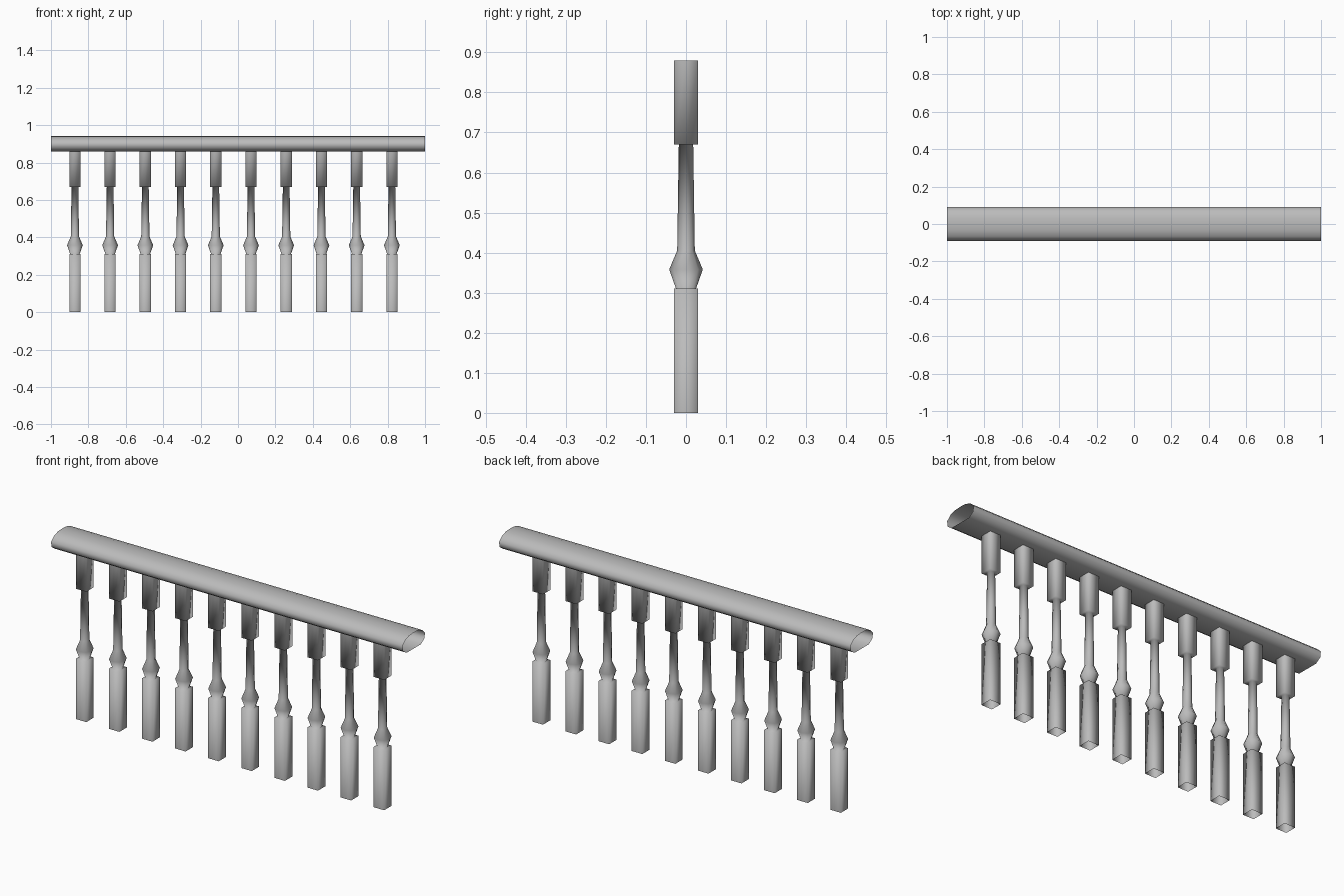
import bpy
import math

if "Cube" in bpy.data.objects:
    bpy.data.objects.remove(bpy.data.objects["Cube"])

SIDES = 8

# dark grey paint
grey = bpy.data.materials.new("dark_grey")
grey.diffuse_color = (0.5, 0.5, 0.5, 1)
grey.use_nodes = True
grey.node_tree.nodes["Principled BSDF"].inputs["Base Color"].default_value = grey.diffuse_color


def make_object(name, verts, faces):
    mesh = bpy.data.meshes.new(name)
    mesh.from_pydata(verts, [], faces)
    mesh.update()
    mesh.materials.append(grey)
    mesh.shade_smooth()
    obj = bpy.data.objects.new(name, mesh)
    bpy.context.collection.objects.link(obj)
    return obj


def bridge_rings(rings):
    # join consecutive closed rings, leaving both ends open
    n = len(rings[0])
    verts = [p for ring in rings for p in ring]
    faces = [(r * n + i, r * n + (i + 1) % n,
              (r + 1) * n + (i + 1) % n, (r + 1) * n + i)
             for r in range(len(rings) - 1) for i in range(n)]
    return verts, faces


def section(size, z, square):
    # round or square cross-section with the same number of points
    ring = []
    for i in range(SIDES):
        a = 2 * math.pi * i / SIDES
        c, s = math.cos(a), math.sin(a)
        k = size / max(abs(c), abs(s)) if square else size
        ring.append((k * c, k * s, z))
    return ring


# Handrail: open-ended moulded tube along x
half = [(0.058, 0.86), (0.088, 0.88), (0.09, 0.908),
        (0.066, 0.93), (0.035, 0.94)]
profile = half + [(0, 0.942)] + [(-y, z) for y, z in reversed(half)]
make_object("handrail", *bridge_rings(
    [[(x, y, z) for y, z in profile] for x in (1, -1)]))

# Balusters: square blocks with a turned shaft between them
steps = [(0.03, 0.0, True), (0.03, 0.31, True), (0.025, 0.31, False),
         (0.042, 0.358, False), (0.022, 0.405, False), (0.018, 0.67, False),
         (0.03, 0.67, True), (0.03, 0.88, True)]
baluster = make_object("baluster_1", *bridge_rings(
    [section(*step) for step in steps]))
baluster.location.x = -0.872

for i in range(1, 10):
    copy = baluster.copy()
    copy.name = f"baluster_{i + 1}"
    copy.location.x = -0.872 + 0.1883 * i
    bpy.context.collection.objects.link(copy)
